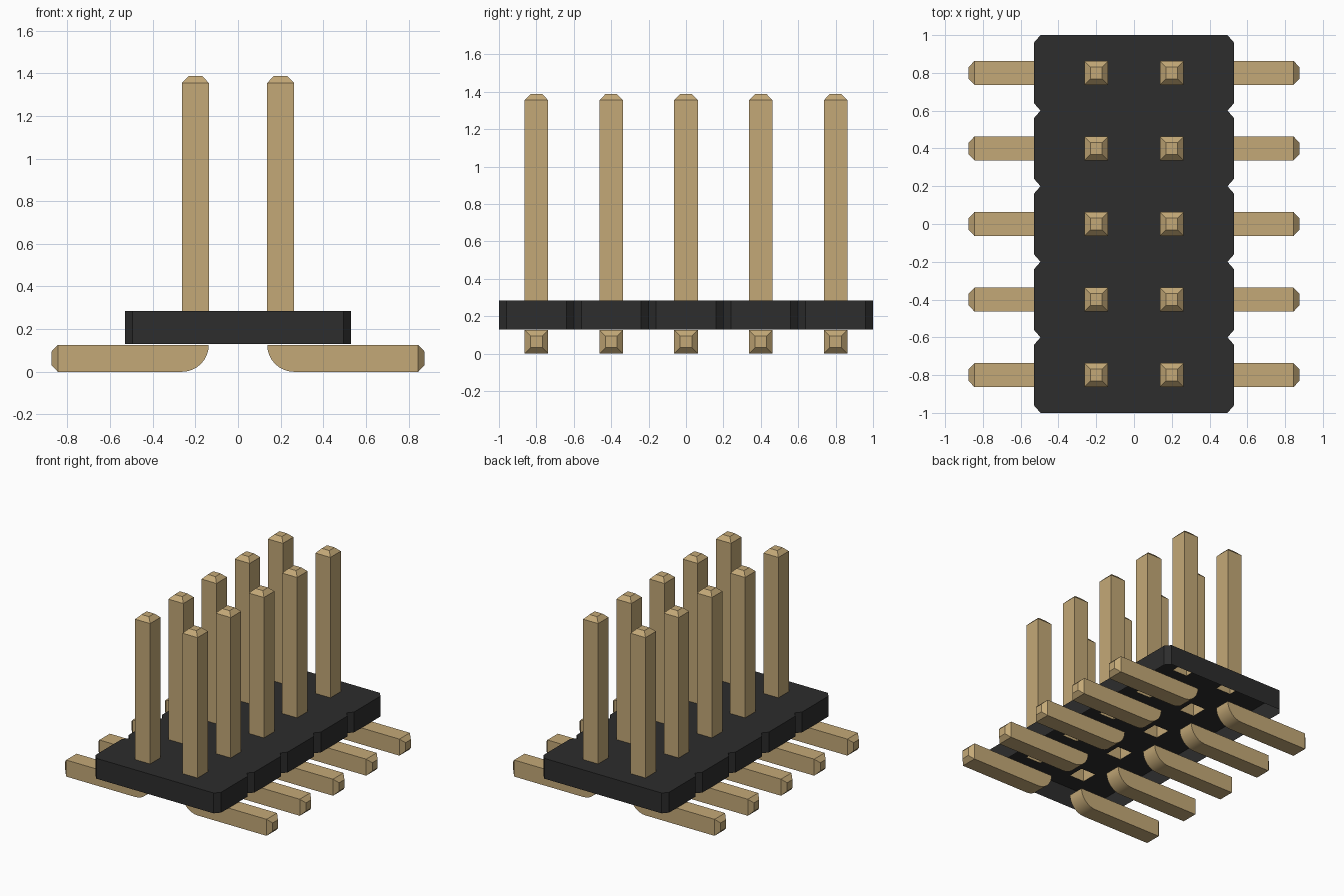
import bpy, bmesh, math
from mathutils import Matrix, Vector

cube = bpy.data.objects.get("Cube")
if cube:
    bpy.data.objects.remove(cube, do_unlink=True)

PITCH = 0.4
HALF = 0.063            # half the width of a pin
BASE, TOP = 0.13, 0.285  # lower and upper level of the housing
ROWS = [PITCH * i for i in range(-2, 3)]


def material(name, rgb):
    mat = bpy.data.materials.new(name)
    mat.use_nodes = True
    mat.diffuse_color = (*rgb, 1)
    bsdf = mat.node_tree.nodes["Principled BSDF"]
    bsdf.inputs["Base Color"].default_value = (*rgb, 1)
    bsdf.inputs["Roughness"].default_value = 0.6
    return mat


def mesh_from(bm, name, mat):
    mesh = bpy.data.meshes.new(name)
    bm.to_mesh(mesh)
    bm.free()
    mesh.materials.append(mat)
    return mesh


def place(name, mesh, location=(0, 0, 0), turn=0):
    obj = bpy.data.objects.new(name, mesh)
    obj.location = location
    obj.rotation_euler.z = turn
    bpy.context.collection.objects.link(obj)
    return obj


def taper(bm, face, push):
    """Extrude an end face along push and shrink it into a chamfered tip."""
    end = bmesh.ops.extrude_discrete_faces(bm, faces=[face])["faces"][0]
    middle = end.calc_center_median()
    for v in end.verts:
        v.co = middle + (v.co - middle) * 0.5 + Vector(push)


def loop(bm, points):
    verts = [bm.verts.new((x, y, TOP)) for x, y in points]
    return [bm.edges.new((a, b)) for a, b in zip(verts, verts[1:] + verts[:1])]


gold = material("pale gold", (0.55, 0.395, 0.185))
black = material("black plastic", (0.026, 0.026, 0.026))

# Housing: notched outline, open underneath, with a square hole per pin
side = []
for y in ROWS:
    side += [(0.495, y - 0.2), (0.53, y - 0.16), (0.53, y + 0.16)]
side.append((0.495, 1.0))
outline = side + [(-x, -y) for x, y in side]

bm = bmesh.new()
rim = loop(bm, outline)
edges = list(rim)
for y in ROWS:
    for x in (-PITCH / 2, PITCH / 2):
        edges += loop(bm, [(x + HALF * a, y + HALF * b)
                           for a, b in ((-1, -1), (1, -1), (1, 1), (-1, 1))])
bmesh.ops.triangle_fill(bm, edges=edges, use_beauty=True, normal=(0, 0, 1))
bmesh.ops.dissolve_limit(bm, angle_limit=0.01, verts=bm.verts[:], edges=bm.edges[:])
rim = [e for e in bm.edges if e.is_boundary
       and max(abs(v.co.x) for v in e.verts) > 0.4]
walls = bmesh.ops.extrude_edge_only(bm, edges=rim)["geom"]
for v in walls:
    if isinstance(v, bmesh.types.BMVert):
        v.co.z = BASE
bmesh.ops.recalc_face_normals(bm, faces=bm.faces[:])
if max(bm.faces, key=lambda f: f.calc_center_median().z).normal.z < 0:
    bmesh.ops.reverse_faces(bm, faces=bm.faces[:])
place("housing", mesh_from(bm, "housing", black))

# Upright pin: square post with a chamfered tip, open at the foot
bm = bmesh.new()
bmesh.ops.create_cube(bm, size=1, matrix=Matrix.Translation((0, 0, (TOP + 1.355) / 2))
                      @ Matrix.Diagonal((2 * HALF, 2 * HALF, 1.355 - TOP, 1)))
foot = min(bm.faces, key=lambda f: f.calc_center_median().z)
tip = max(bm.faces, key=lambda f: f.calc_center_median().z)
bmesh.ops.delete(bm, geom=[foot], context='FACES_ONLY')
taper(bm, tip, (0, 0, 0.032))
pin_mesh = mesh_from(bm, "pin", gold)

# Solder leg: flat bar with a rounded heel and a chamfered tip
inner, outer, r = PITCH / 2 - HALF, PITCH / 2 + HALF, 2 * HALF
heel = []
for i in range(9):
    a = math.radians(180 + 90 * i / 8)
    heel.append((outer + r * math.cos(a), r + r * math.sin(a)))
profile = heel + [(0.845, 0), (0.845, r), (outer, r)]
bm = bmesh.new()
face = bm.faces.new([bm.verts.new((x, -HALF, z)) for x, z in profile])
grown = bmesh.ops.extrude_face_region(bm, geom=[face], use_keep_orig=True)["geom"]
for v in grown:
    if isinstance(v, bmesh.types.BMVert):
        v.co.y = HALF
bmesh.ops.recalc_face_normals(bm, faces=bm.faces[:])
taper(bm, max(bm.faces, key=lambda f: f.calc_center_median().x), (0.03, 0, 0))
leg_mesh = mesh_from(bm, "leg", gold)

# Two rows of pins and legs
for i, y in enumerate(ROWS, 1):
    for label, sign, turn in (("left", 1, 0), ("right", -1, math.pi)):
        place(f"pin_{label}_{i}", pin_mesh, (sign * PITCH / 2, y, 0))
        leg = place(f"leg_{label}_{i}", leg_mesh, (0, y, 0), turn)

# Smooth the rounded heels only
bpy.ops.object.select_all(action='DESELECT')
leg.select_set(True)
bpy.context.view_layer.objects.active = leg
bpy.ops.object.shade_smooth_by_angle(angle=math.radians(30))
